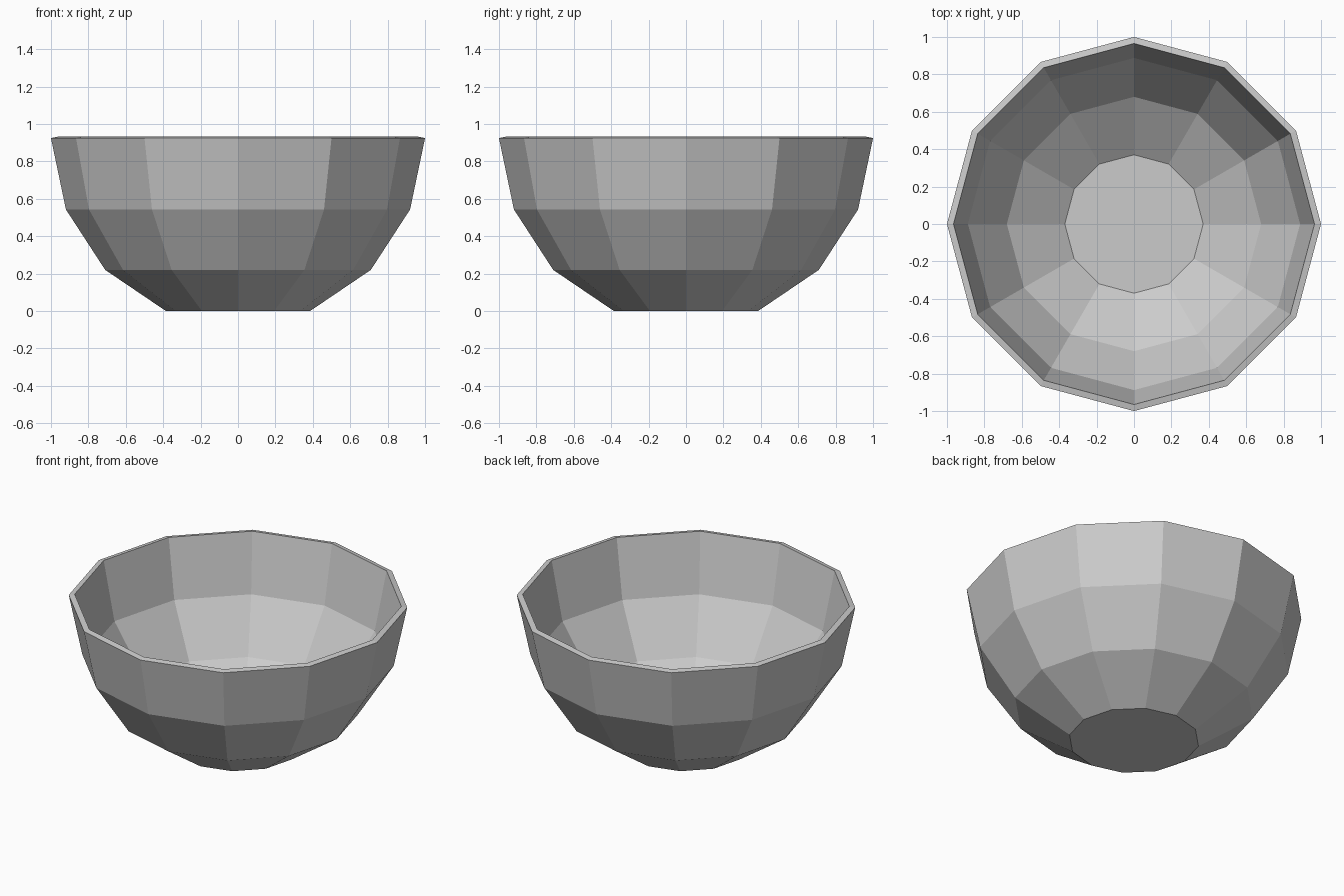
import bpy
import bmesh
from math import cos, sin, pi

SIDES = 12

cube = bpy.data.objects.get("Cube")
if cube:
    bpy.data.objects.remove(cube, do_unlink=True)

grey = bpy.data.materials.new("plain grey")
grey.use_nodes = True
color = (0.6, 0.6, 0.6, 1)
grey.diffuse_color = color
grey.node_tree.nodes["Principled BSDF"].inputs["Base Color"].default_value = color

# Wall section as (radius, height): up the outside, over the rim, down the inside
profile = [(0.385, 0), (0.71, 0.22), (0.92, 0.543), (1.0, 0.925),
           (0.965, 0.932), (0.888, 0.558), (0.68, 0.247), (0.37, 0.035)]

# Faceted bowl turned from the section
bm = bmesh.new()
angles = [2 * pi * i / SIDES for i in range(SIDES)]
rings = [[bm.verts.new((r * cos(a), r * sin(a), z)) for a in angles]
         for r, z in profile]
for low, high in zip(rings, rings[1:]):
    for i in range(SIDES):
        j = (i + 1) % SIDES
        bm.faces.new((low[i], low[j], high[j], high[i]))

# Underside and inner floor
bm.faces.new(rings[0][::-1])
bm.faces.new(rings[-1])
bmesh.ops.recalc_face_normals(bm, faces=bm.faces)

mesh = bpy.data.meshes.new("bowl")
bm.to_mesh(mesh)
bm.free()
mesh.materials.append(grey)
bowl = bpy.data.objects.new("bowl", mesh)
bpy.context.collection.objects.link(bowl)
